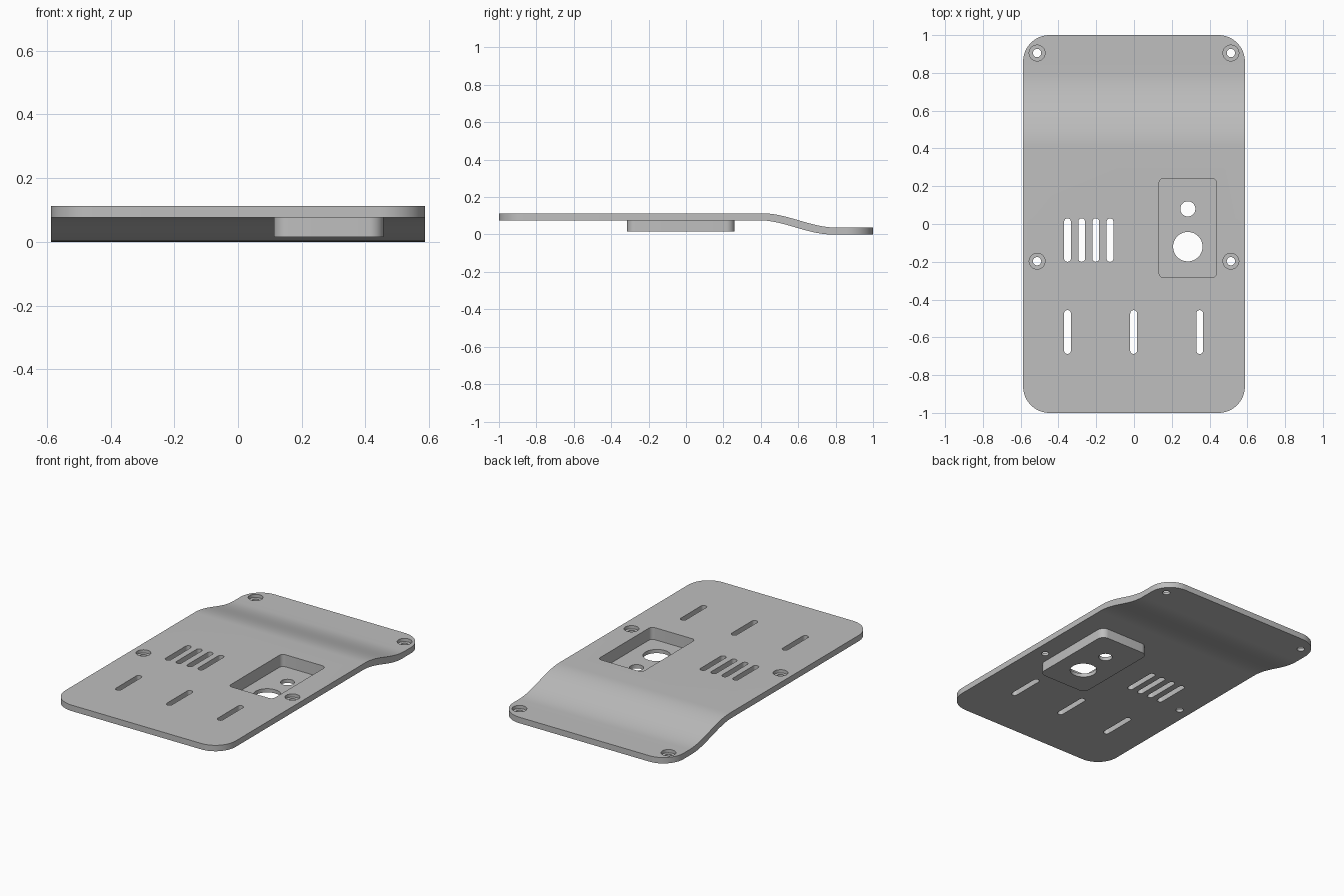
import bpy, bmesh, math

if "Cube" in bpy.data.objects:
    bpy.data.objects.remove(bpy.data.objects["Cube"])

W, TOP, T, DROP = 0.587, 0.113, 0.037, 0.076   # half width, top height, thickness, step down

grey = bpy.data.materials.new("light_grey")
grey.diffuse_color = (0.52, 0.52, 0.52, 1)
grey.use_nodes = True
grey.node_tree.nodes["Principled BSDF"].inputs["Base Color"].default_value = grey.diffuse_color


def prism(name, loops):
    """Closed solid through matching rings of points."""
    bm = bmesh.new()
    rings = [[bm.verts.new(p) for p in ring] for ring in loops]
    n = len(rings[0])
    for a, b in zip(rings, rings[1:]):
        for i in range(n):
            j = (i + 1) % n
            bm.faces.new((a[i], a[j], b[j], b[i]))
    bm.faces.new(rings[0][::-1])
    bm.faces.new(rings[-1])
    bmesh.ops.recalc_face_normals(bm, faces=bm.faces)
    mesh = bpy.data.meshes.new(name)
    bm.to_mesh(mesh)
    bm.free()
    mesh.materials.append(grey)
    ob = bpy.data.objects.new(name, mesh)
    bpy.context.collection.objects.link(ob)
    return ob


def rounded(name, cx, cy, hx, hy, r, z0, z1, seg=10):
    """Upright rounded box; a cylinder when hx = hy = r, a slot when hx = r."""
    pts = []
    for k, (sx, sy) in enumerate(((1, 1), (-1, 1), (-1, -1), (1, -1))):
        for i in range(seg + 1):
            a = math.pi / 2 * (k + i / seg)
            p = (cx + sx * (hx - r) + r * math.cos(a), cy + sy * (hy - r) + r * math.sin(a))
            if not pts or math.dist(p, pts[-1]) > 1e-5:
                pts.append(p)
    if math.dist(pts[0], pts[-1]) < 1e-5:
        pts.pop()
    return prism(name, [[(x, y, z) for x, y in pts] for z in (z0, z1)])


def combine(ob, other, op):
    mod = ob.modifiers.new(op.lower(), 'BOOLEAN')
    mod.operation, mod.solver, mod.object = op, 'EXACT', other
    bpy.context.view_layer.objects.active = ob
    bpy.ops.object.modifier_apply(modifier=mod.name)
    bpy.data.objects.remove(other, do_unlink=True)


# Plate: S-bent side profile swept across the width
def bend(y0, y1, z, n=16):
    pts = []
    for i in range(n + 1):
        t = i / n
        pts.append((y0 + (y1 - y0) * t, z - DROP * t * t * (3 - 2 * t)))
    return pts

upper = [(-1.1, TOP)] + bend(0.41, 0.80, TOP) + [(1.1, TOP - DROP)]
lower = [(-1.1, TOP - T)] + bend(0.39, 0.78, TOP - T) + [(1.1, TOP - DROP - T)]
profile = upper + lower[::-1]
plate = prism("mounting_plate", [[(x, y, z) for y, z in profile] for x in (-0.7, 0.7)])

# Rounded outline
combine(plate, rounded("outline", 0, 0, W, 1.0, 0.14, -0.2, 0.4, 16), 'INTERSECT')

# Pocket housing below the plate, then its cavity
combine(plate, rounded("housing", 0.285, -0.028, 0.172, 0.287, 0.045, 0.015, 0.095), 'UNION')
combine(plate, rounded("cavity", 0.285, -0.021, 0.152, 0.263, 0.025, 0.038, 0.3), 'DIFFERENCE')

# Round openings in the pocket floor
for y, r in ((0.08, 0.04), (-0.12, 0.078)):
    combine(plate, rounded("opening", 0.285, y, r, r, r, -0.1, 0.06, 12), 'DIFFERENCE')

# Vent slots and strap slots
slots = [(-0.352 + 0.075 * i, -0.085, 0.115) for i in range(4)]
slots += [(-0.352 + 0.35 * i, -0.572, 0.116) for i in range(3)]
for x, y, h in slots:
    combine(plate, rounded("slot", x, y, 0.018, h, 0.018, -0.1, 0.3, 8), 'DIFFERENCE')

# Counterbored screw holes
for x in (-0.513, 0.513):
    for y, top in ((0.905, TOP - DROP), (-0.197, TOP)):
        combine(plate, rounded("screw_hole", x, y, 0.022, 0.022, 0.022, -0.1, 0.3, 8), 'DIFFERENCE')
        combine(plate, rounded("counterbore", x, y, 0.042, 0.042, 0.042, top - 0.02, 0.3, 8), 'DIFFERENCE')

bpy.ops.object.select_all(action='DESELECT')
plate.select_set(True)
bpy.context.view_layer.objects.active = plate
bpy.ops.object.shade_smooth_by_angle(angle=math.radians(30))
